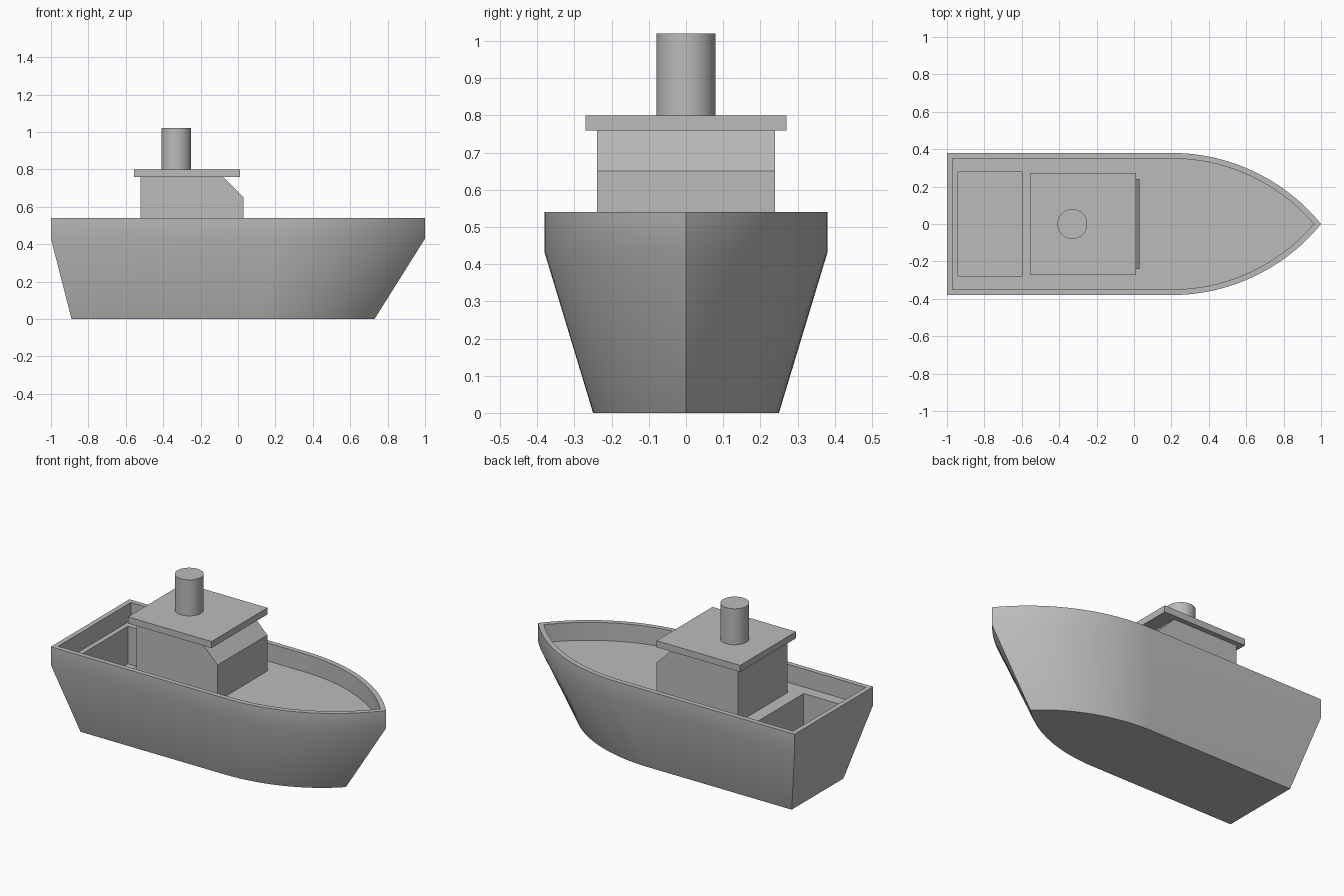
import bpy, bmesh, math

cube = bpy.data.objects.get("Cube")
if cube:
    bpy.data.objects.remove(cube, do_unlink=True)

grey = bpy.data.materials.new("plain grey")
grey.use_nodes = True
GREY = (0.5, 0.5, 0.5, 1)
grey.diffuse_color = GREY
grey.node_tree.nodes["Principled BSDF"].inputs["Base Color"].default_value = GREY


def finish(name, bm, smooth=False):
    bmesh.ops.recalc_face_normals(bm, faces=bm.faces)
    mesh = bpy.data.meshes.new(name)
    bm.to_mesh(mesh)
    bm.free()
    mesh.materials.append(grey)
    obj = bpy.data.objects.new(name, mesh)
    bpy.context.collection.objects.link(obj)
    if smooth:
        smooth_by_angle(obj)
    return obj


def select_only(obj):
    bpy.ops.object.select_all(action='DESELECT')
    obj.select_set(True)
    bpy.context.view_layer.objects.active = obj


def smooth_by_angle(obj):
    select_only(obj)
    bpy.ops.object.shade_smooth_by_angle(angle=math.radians(30))


def prism(name, profile, half_width):
    """Extrude an (x, z) profile symmetrically across y."""
    bm = bmesh.new()
    sides = [[bm.verts.new((x, y, z)) for x, z in profile]
             for y in (-half_width, half_width)]
    bm.faces.new(sides[0])
    bm.faces.new(sides[1])
    bridge(bm, *sides)
    return finish(name, bm)


def box(name, x0, x1, half_width, z0, z1):
    return prism(name, [(x0, z0), (x1, z0), (x1, z1), (x0, z1)], half_width)


def bridge(bm, a, b):
    for i in range(len(a)):
        j = (i + 1) % len(a)
        bm.faces.new((a[i], a[j], b[j], b[i]))


# Hull plan: square stern, straight sides, arcs meeting at a pointed bow
WIDTH, SHOULDER = 0.38, 0.2
RADIUS = ((1 - SHOULDER) ** 2 + WIDTH ** 2) / (2 * WIDTH)


def outline(inset=0.0, steps=24):
    r, cy = RADIUS - inset, WIDTH - RADIUS
    sweep = math.acos(-cy / r)
    side = [(inset - 1, WIDTH - inset)]
    for i in range(steps):
        a = sweep * i / steps
        side.append((SHOULDER + r * math.sin(a), cy + r * math.cos(a)))
    tip = (SHOULDER + r * math.sin(sweep), 0)
    return side + [tip] + [(x, -y) for x, y in reversed(side)]


outer, inner = outline(), outline(0.03)
keel = [(-0.89 + 0.81 * (x + 1), y * 0.25 / WIDTH) for x, y in outer]
DECK, RIM = 0.43, 0.54

# Hull with raised bulwark and sunken deck
bm = bmesh.new()
rings = [[bm.verts.new((x, y, z)) for x, y in pts]
         for pts, z in ((keel, 0), (outer, DECK), (outer, RIM), (inner, RIM), (inner, DECK))]
for low, high in zip(rings, rings[1:]):
    bridge(bm, low, high)
bm.faces.new(rings[0])
bm.faces.new(rings[-1])
hull = finish("hull", bm)

# Cargo well cut into the stern deck
cutter = box("well_cutter", -0.94, -0.6, 0.28, 0.2, 0.5)
cutter.hide_render = True
cut = hull.modifiers.new("cargo well", 'BOOLEAN')
cut.operation = 'DIFFERENCE'
cut.solver = 'EXACT'
cut.object = cutter
select_only(hull)
bpy.ops.object.modifier_apply(modifier=cut.name)
bpy.data.objects.remove(cutter, do_unlink=True)
smooth_by_angle(hull)

# Cabin with sloping front, overhanging roof
prism("cabin", [(-0.52, DECK), (0.03, DECK), (0.03, 0.65), (-0.08, 0.76), (-0.52, 0.76)], 0.24)
box("cabin_roof", -0.555, 0.01, 0.27, 0.76, 0.8)

# Funnel
bm = bmesh.new()
bmesh.ops.create_cone(bm, cap_ends=True, segments=48, radius1=0.08, radius2=0.08, depth=0.22)
bmesh.ops.translate(bm, verts=bm.verts, vec=(-0.33, 0, 0.91))
finish("funnel", bm, smooth=True)
